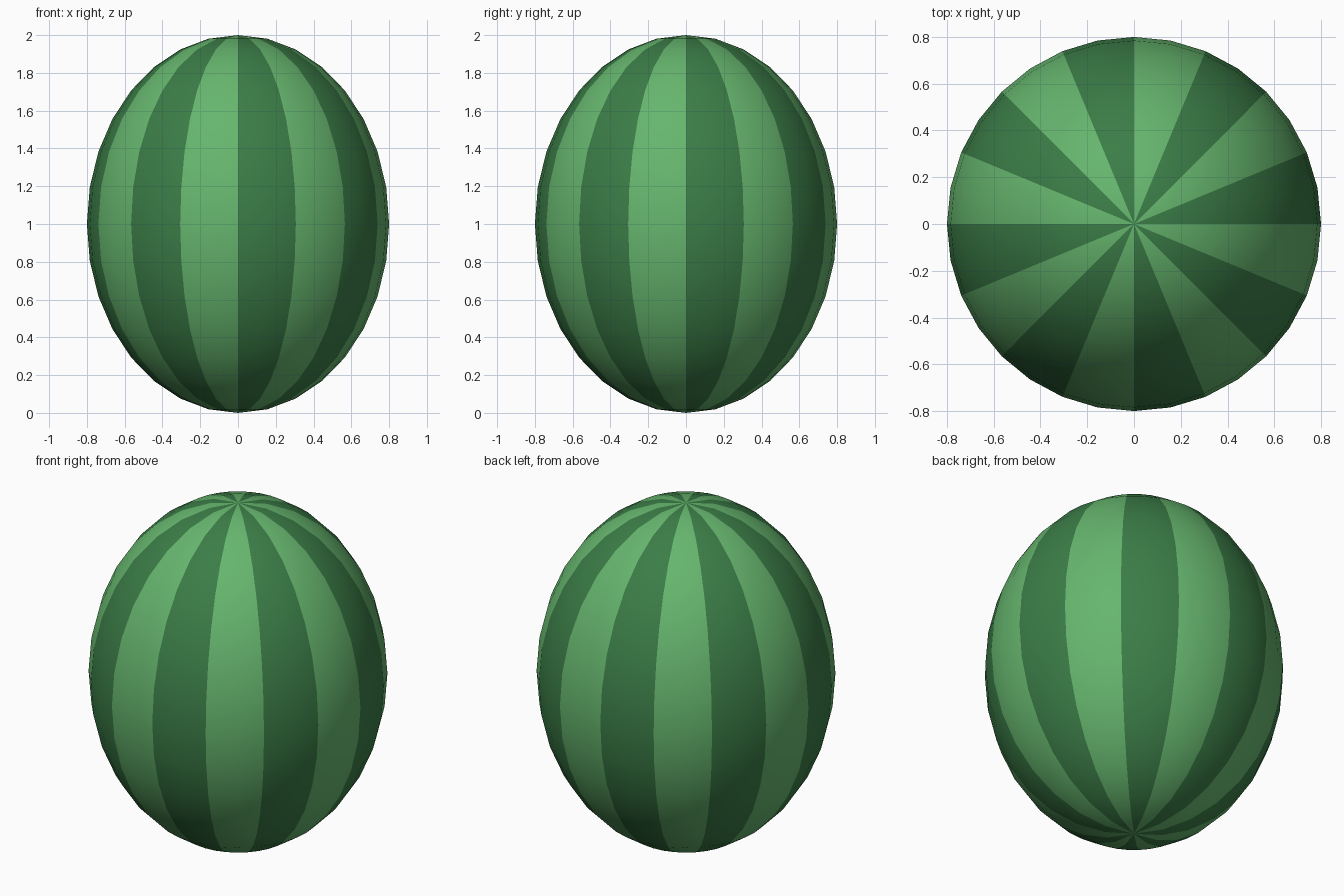
import bpy, bmesh, math

if "Cube" in bpy.data.objects:
    bpy.data.objects.remove(bpy.data.objects["Cube"])


def srgb(*rgb):
    # 8-bit sRGB to a linear colour
    lin = [(c / 255 / 12.92) if c < 11 else ((c / 255 + 0.055) / 1.055) ** 2.4 for c in rgb]
    return (*lin, 1.0)


def material(name, colour):
    mat = bpy.data.materials.new(name)
    mat.diffuse_color = colour
    mat.use_nodes = True
    mat.node_tree.nodes["Principled BSDF"].inputs["Base Color"].default_value = mat.diffuse_color
    return mat


SEGMENTS, RINGS, STRIPES = 32, 16, 16
RADIUS, HALF_HEIGHT = 0.8, 1.0

# Melon body: a stretched sphere resting on the ground
mesh = bpy.data.meshes.new("melon_body")
bm = bmesh.new()
bmesh.ops.create_uvsphere(bm, u_segments=SEGMENTS, v_segments=RINGS, radius=1.0)
for v in bm.verts:
    v.co = (v.co.x * RADIUS, v.co.y * RADIUS, (v.co.z + 1) * HALF_HEIGHT)

# Stripes: dark and light alternate by angle around the axis
for f in bm.faces:
    c = f.calc_center_median()
    angle = math.atan2(c.y, c.x) % math.tau
    f.material_index = int(angle / (math.tau / STRIPES)) % 2
    f.smooth = True
bm.to_mesh(mesh)
bm.free()

mesh.materials.append(material("dark_green_stripe", srgb(59, 125, 71)))
mesh.materials.append(material("light_green_stripe", srgb(102, 182, 110)))
body = bpy.data.objects.new("melon_body", mesh)
bpy.context.collection.objects.link(body)
